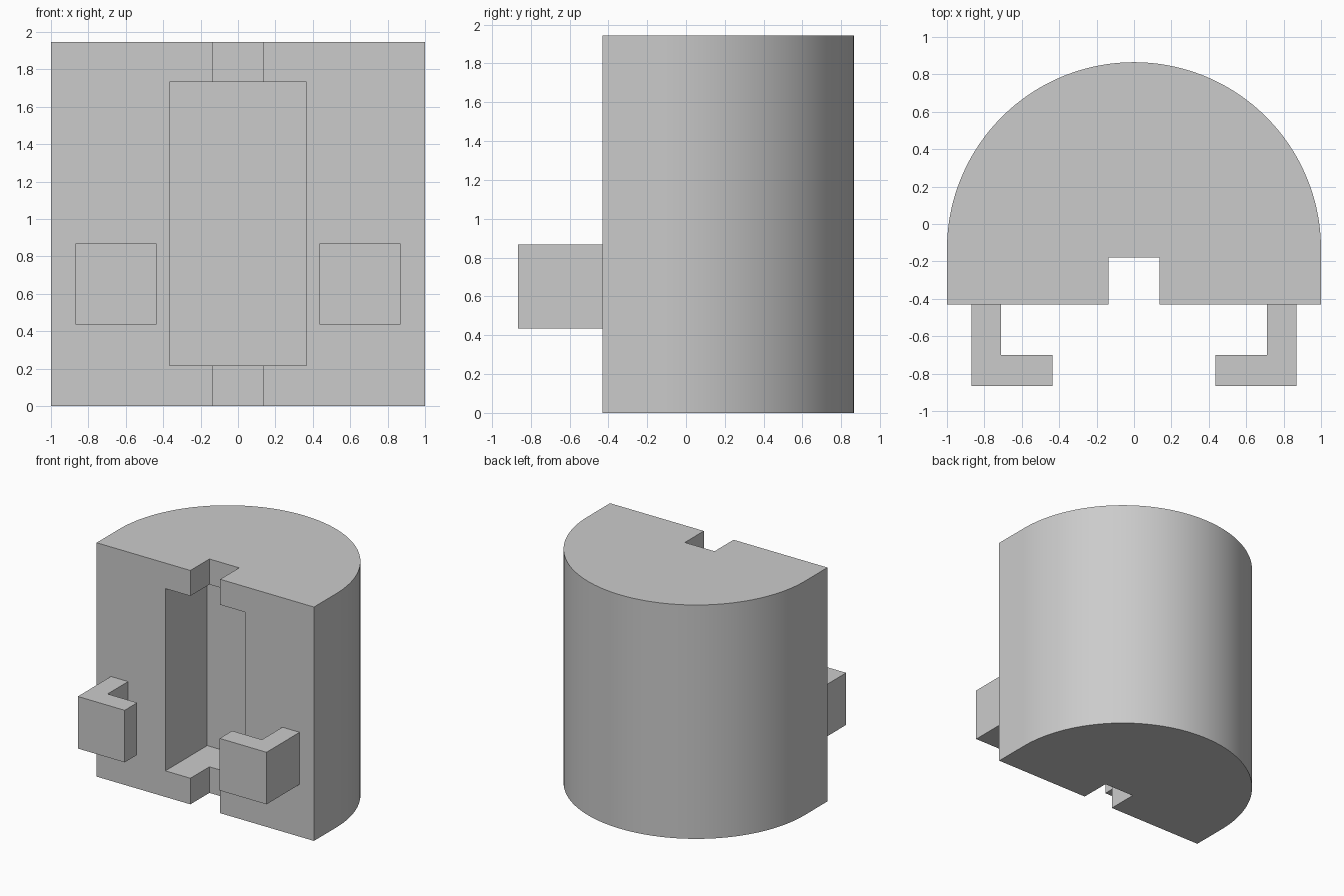
import bpy, bmesh, math

cube = bpy.data.objects.get("Cube")
if cube:
    bpy.data.objects.remove(cube, do_unlink=True)

# Plain grey material
grey = bpy.data.materials.new("plain grey")
grey.use_nodes = True
colour = (0.6, 0.6, 0.6, 1)
grey.diffuse_color = colour
grey.node_tree.nodes["Principled BSDF"].inputs["Base Color"].default_value = colour


def extrude_profile(name, points, bottom, top):
    """Solid prism from a counter-clockwise outline in plan."""
    bm = bmesh.new()
    face = bm.faces.new([bm.verts.new((x, y, bottom)) for x, y in points])
    result = bmesh.ops.extrude_face_region(bm, geom=[face])
    moved = [v for v in result["geom"] if isinstance(v, bmesh.types.BMVert)]
    bmesh.ops.translate(bm, vec=(0, 0, top - bottom), verts=moved)
    bmesh.ops.recalc_face_normals(bm, faces=bm.faces)
    mesh = bpy.data.meshes.new(name)
    bm.to_mesh(mesh)
    bm.free()
    mesh.materials.append(grey)
    obj = bpy.data.objects.new(name, mesh)
    bpy.context.collection.objects.link(obj)
    return obj


def rectangle(half_width, front, back):
    return [(-half_width, front), (half_width, front),
            (half_width, back), (-half_width, back)]


FRONT, GROOVE_BACK, POCKET_BACK = -0.43, -0.18, 0.12
HEIGHT, ARC_CENTRE, STEPS = 1.945, -0.135, 96

# Body: rounded back, flat front with a full-height groove
arc = [(math.cos(math.pi * i / STEPS), ARC_CENTRE + math.sin(math.pi * i / STEPS))
       for i in range(STEPS + 1)]
groove = [(-0.137, FRONT), (-0.137, GROOVE_BACK), (0.137, GROOVE_BACK), (0.137, FRONT)]
body = extrude_profile("body", arc + [(-1, FRONT)] + groove + [(1, FRONT)], 0, HEIGHT)

# Deep rectangular pocket cut into the front
cutter = extrude_profile("pocket_cutter", rectangle(0.367, -0.6, POCKET_BACK), 0.217, 1.733)
cutter.hide_render = True
cut = body.modifiers.new("pocket", "BOOLEAN")
cut.operation = "DIFFERENCE"
cut.solver = "EXACT"
cut.object = cutter
bpy.context.view_layer.objects.active = body
body.select_set(True)
bpy.ops.object.modifier_apply(modifier=cut.name)
bpy.data.objects.remove(cutter, do_unlink=True)
bpy.ops.object.select_all(action="DESELECT")
body.select_set(True)
bpy.ops.object.shade_smooth_by_angle(angle=math.radians(25))

# Pair of L-shaped hooks, turned inward
hook = [(0.71, FRONT), (0.71, -0.70), (0.437, -0.70),
        (0.437, -0.865), (0.868, -0.865), (0.868, FRONT)]
for side, name in ((1, "left_hook"), (-1, "right_hook")):
    extrude_profile(name, [(side * x, y) for x, y in hook], 0.435, 0.868)
